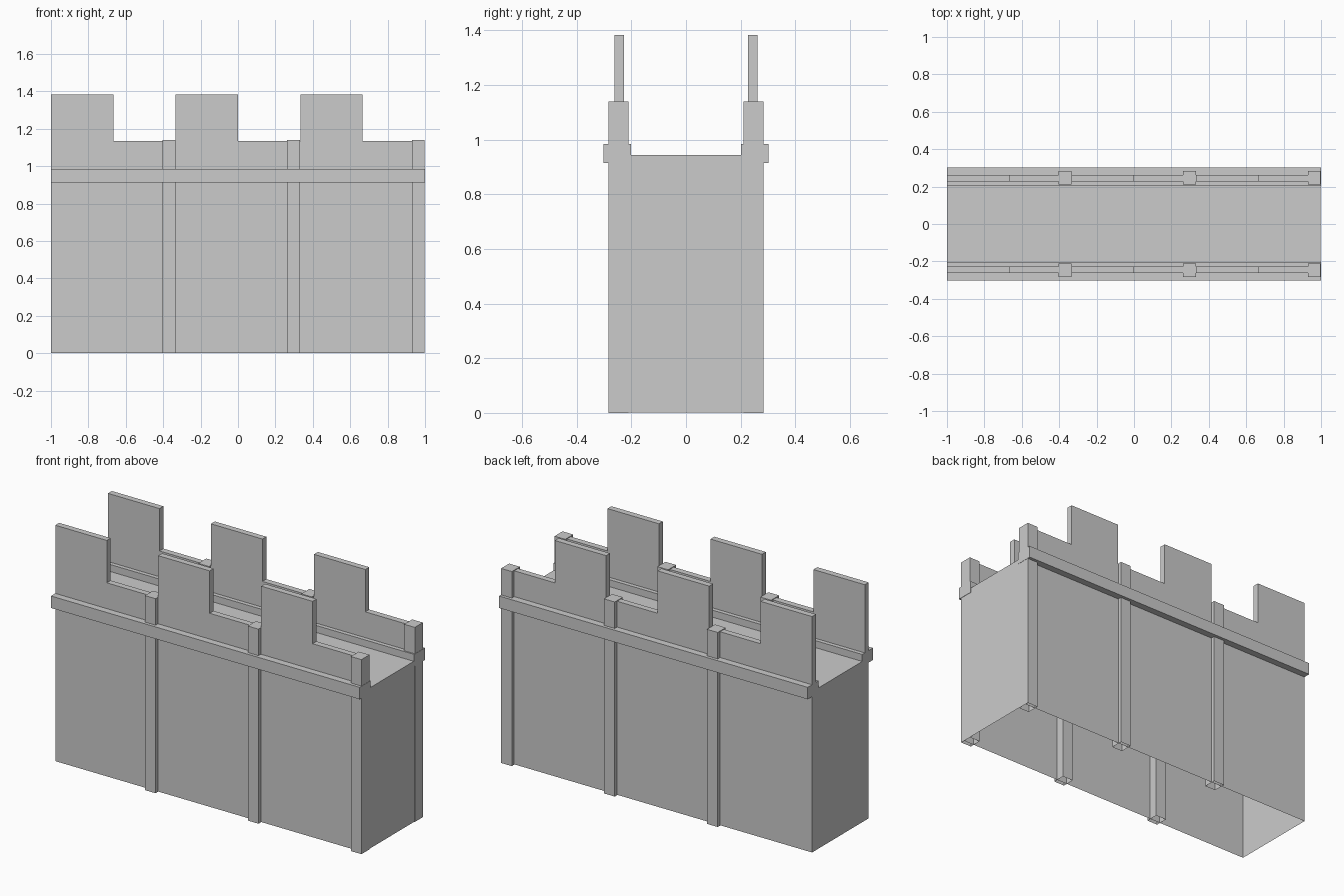
import bpy, bmesh

if "Cube" in bpy.data.objects:
    bpy.data.objects.remove(bpy.data.objects["Cube"])

PERIOD = 2 / 3          # spacing of the repeated bays
Y_OUT = 0.262           # outer face of the wall


def finish(name, bm, mirror):
    bmesh.ops.recalc_face_normals(bm, faces=bm.faces)
    me = bpy.data.meshes.new(name)
    bm.to_mesh(me)
    bm.free()
    ob = bpy.data.objects.new(name, me)
    bpy.context.collection.objects.link(ob)
    if mirror:
        m = ob.modifiers.new("both_sides", 'MIRROR')
        m.use_axis = (False, True, False)
        m.use_clip = False
        m.use_mirror_merge = False
    return ob


def box(name, x, y, z, open_bottom=False, mirror=True):
    bm = bmesh.new()
    bmesh.ops.create_cube(bm, size=1)
    for v in bm.verts:
        v.co = [r[0] + (c + 0.5) * (r[1] - r[0]) for c, r in zip(v.co, (x, y, z))]
    bmesh.ops.recalc_face_normals(bm, faces=bm.faces)
    if open_bottom:
        low = [f for f in bm.faces if f.normal.z < -0.9]
        bmesh.ops.delete(bm, geom=low, context='FACES_ONLY')
    return finish(name, bm, mirror)


# Hollow wall body, open underneath, its top is the walkway
box("wall_body", (-1, 0.997), (-Y_OUT, Y_OUT), (0.002, 0.943), True, False)

# Crenellated parapet: stepped profile extruded through its thickness
profile = [(0.997, 0.943), (-1, 0.943)]
for i in range(3):
    x = -1 + i * PERIOD
    mid, end = x + PERIOD / 2, min(x + PERIOD, 0.997)
    profile += [(x, 1.383), (mid, 1.383), (mid, 1.135), (end, 1.135)]
bm = bmesh.new()
face = bm.faces.new([bm.verts.new((x, -Y_OUT, z)) for x, z in profile])
ext = bmesh.ops.extrude_face_region(bm, geom=[face], use_keep_orig=True)
verts = [g for g in ext["geom"] if isinstance(g, bmesh.types.BMVert)]
bmesh.ops.translate(bm, verts=verts, vec=(0, 0.036, 0))
finish("parapet", bm, True)

# Horizontal trim band
box("trim_band", (-1, 1), (-0.302, -0.202), (0.914, 0.984))

# Pilasters, one at the end of each bay
for i in range(3):
    x = -0.335 + i * PERIOD
    box(f"pilaster_{i + 1}", (x - 0.069, x), (-0.284, -0.21), (0, 1.139), True)
